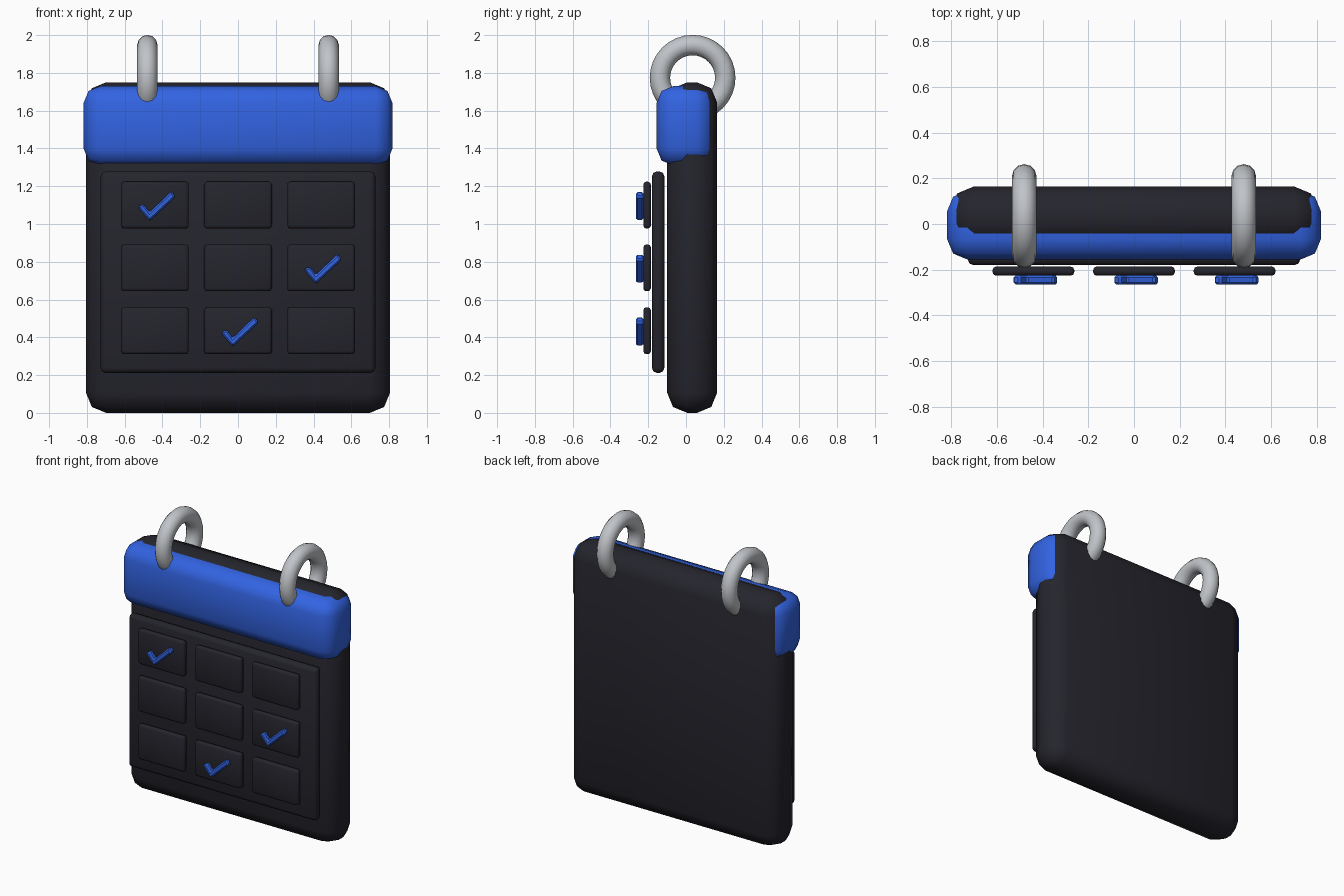
import bpy, bmesh, math

if "Cube" in bpy.data.objects:
    bpy.data.objects.remove(bpy.data.objects["Cube"])


def material(name, rgb):
    m = bpy.data.materials.new(name)
    m.diffuse_color = (*rgb, 1)
    m.use_nodes = True
    m.node_tree.nodes["Principled BSDF"].inputs["Base Color"].default_value = m.diffuse_color
    return m


DARK = material("charcoal", (0.018, 0.018, 0.026))
BLUE = material("blue", (0.032, 0.125, 0.76))
GREY = material("ring_grey", (0.53, 0.55, 0.58))


def finish(ob, name, mat, bevel=0, segments=2, angle=60):
    """Name, colour, round and smooth the active object."""
    ob.name = name
    ob.data.materials.append(mat)
    if bevel:
        mod = ob.modifiers.new("round", 'BEVEL')
        mod.width, mod.segments = bevel, segments
        bpy.ops.object.modifier_apply(modifier="round")
    bpy.ops.object.shade_smooth_by_angle(angle=math.radians(angle))
    return ob


def box(name, mat, x, y, z, bevel, segments=2):
    """Rounded box from (min, max) ranges."""
    bpy.ops.mesh.primitive_cube_add(size=1, location=[sum(r) / 2 for r in (x, y, z)])
    ob = bpy.context.object
    ob.scale = [r[1] - r[0] for r in (x, y, z)]
    bpy.ops.object.transform_apply(location=False, rotation=False, scale=True)
    return finish(ob, name, mat, bevel, segments)


def check(cx, cz):
    """Tick mark extruded from its outline."""
    outline = [(-0.092, -0.010), (-0.028, -0.084), (0.109, 0.043),
               (0.088, 0.075), (-0.028, -0.037), (-0.060, 0.006)]
    bm = bmesh.new()
    face = bm.faces.new([bm.verts.new((cx + x, -0.265, cz + z)) for x, z in outline])
    ext = bmesh.ops.extrude_face_region(bm, geom=[face])
    verts = [v for v in ext["geom"] if isinstance(v, bmesh.types.BMVert)]
    bmesh.ops.translate(bm, verts=verts, vec=(0, 0.04, 0))
    bmesh.ops.recalc_face_normals(bm, faces=bm.faces)
    mesh = bpy.data.meshes.new("check_mark")
    bm.to_mesh(mesh)
    bm.free()
    ob = bpy.data.objects.new("check_mark", mesh)
    bpy.context.collection.objects.link(ob)
    bpy.context.view_layer.objects.active = ob
    bpy.ops.object.select_all(action='DESELECT')
    ob.select_set(True)
    finish(ob, "check_mark", BLUE, 0.009, 1, 30)


# Page block, header band and raised front panel
box("page_block", DARK, (-0.805, 0.805), (-0.10, 0.165), (0, 1.75), 0.107)
box("header_band", BLUE, (-0.817, 0.817), (-0.155, 0.145), (1.31, 1.73), 0.088)
box("date_panel", DARK, (-0.727, 0.727), (-0.18, -0.115), (0.212, 1.278), 0.025)

# Grid of day cells, three of them ticked
columns, rows = (-0.44, 0, 0.44), (1.10, 0.768, 0.435)
ticked = {(0, 0), (2, 1), (1, 2)}
for r, cz in enumerate(rows):
    for c, cx in enumerate(columns):
        box("day_cell", DARK, (cx - 0.179, cx + 0.179), (-0.226, -0.186),
            (cz - 0.124, cz + 0.124), 0.016)
        if (c, r) in ticked:
            check(cx, cz)

# Binder rings through the top edge
for x in (-0.48, 0.48):
    bpy.ops.mesh.primitive_torus_add(major_radius=0.173, minor_radius=0.054,
                                     major_segments=32, minor_segments=12,
                                     location=(x, 0.035, 1.774),
                                     rotation=(0, math.pi / 2, 0))
    finish(bpy.context.object, "binder_ring", GREY)
